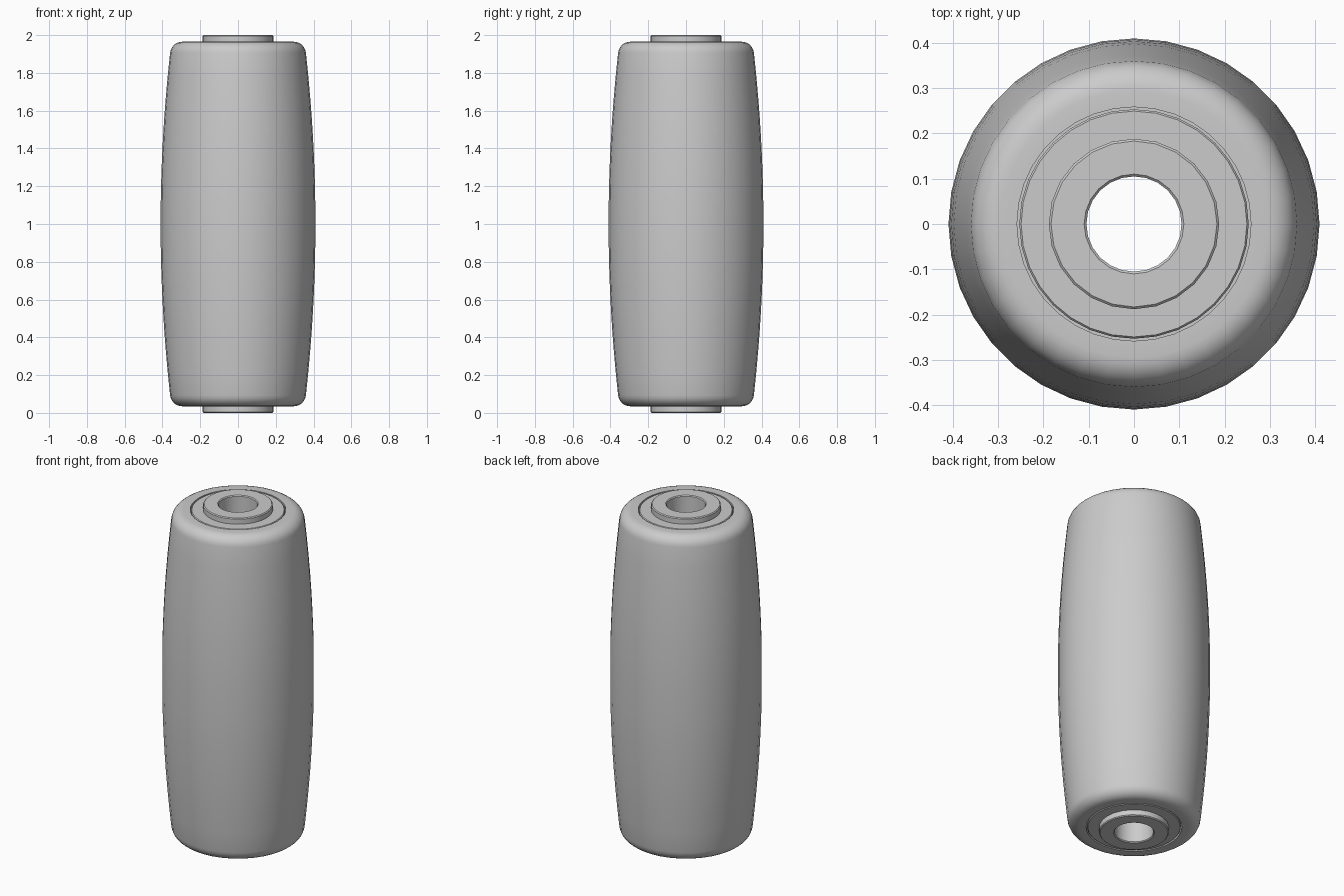
import bpy
import bmesh
import math

cube = bpy.data.objects.get("Cube")
if cube:
    bpy.data.objects.remove(cube, do_unlink=True)

grey = bpy.data.materials.new("light grey")
grey.use_nodes = True
colour = (0.6, 0.6, 0.6, 1)
grey.diffuse_color = colour
grey.node_tree.nodes["Principled BSDF"].inputs["Base Color"].default_value = colour


def lathe(name, profile, sides, angle=30):
    """Revolve a closed (radius, height) outline around the z axis."""
    bm = bmesh.new()
    rings = []
    for r, z in profile:
        rings.append([bm.verts.new((r * math.cos(math.tau * i / sides),
                                    r * math.sin(math.tau * i / sides), z))
                      for i in range(sides)])
    for a, b in zip(rings, rings[1:] + rings[:1]):
        for i in range(sides):
            j = (i + 1) % sides
            bm.faces.new((a[i], a[j], b[j], b[i]))
    bmesh.ops.recalc_face_normals(bm, faces=bm.faces)
    mesh = bpy.data.meshes.new(name)
    bm.to_mesh(mesh)
    bm.free()
    mesh.materials.append(grey)
    obj = bpy.data.objects.new(name, mesh)
    bpy.context.collection.objects.link(obj)
    bpy.ops.object.select_all(action="DESELECT")
    obj.select_set(True)
    bpy.context.view_layer.objects.active = obj
    bpy.ops.object.shade_smooth_by_angle(angle=math.radians(angle))
    return obj


def mirrored(half):
    """Add the lower half of an outline given from the top to the middle."""
    return half + [(r, 2 - z) for r, z in reversed(half)]


END = 1.965      # height of the flat end of the roller
FILLET = 0.065   # rounding of the roller's rim

# Barrel-shaped roller with a stepped bore that seats the bearings
half = [(0.2, 1.75), (0.258, 1.75), (0.258, END)]
for i in range(7):
    a = math.radians(90 - 84 * i / 6)
    half.append((0.295 + FILLET * math.cos(a), END - FILLET + FILLET * math.sin(a)))
for i in range(1, 9):
    t = 1 - i / 8
    half.append((0.41 - 0.05 * t * t, 1 + 0.9 * t))
lathe("roller_body", mirrored(half[:-1]), 36)

# Bearing seated in each end, with a fine chamfer round its outer edge
bearing = [(0.15, 1.76), (0.253, 1.76), (0.253, END - 0.005), (0.249, END), (0.15, END)]
lathe("upper_bearing", bearing, 32)
lathe("lower_bearing", [(r, 2 - z) for r, z in bearing], 32)

# Hollow sleeve through the whole roller, chamfered at both ends
sleeve = [(0.105, 1.995), (0.11, 2), (0.183, 2), (0.188, 1.995)]
lathe("axle_sleeve", mirrored(sleeve), 24)
